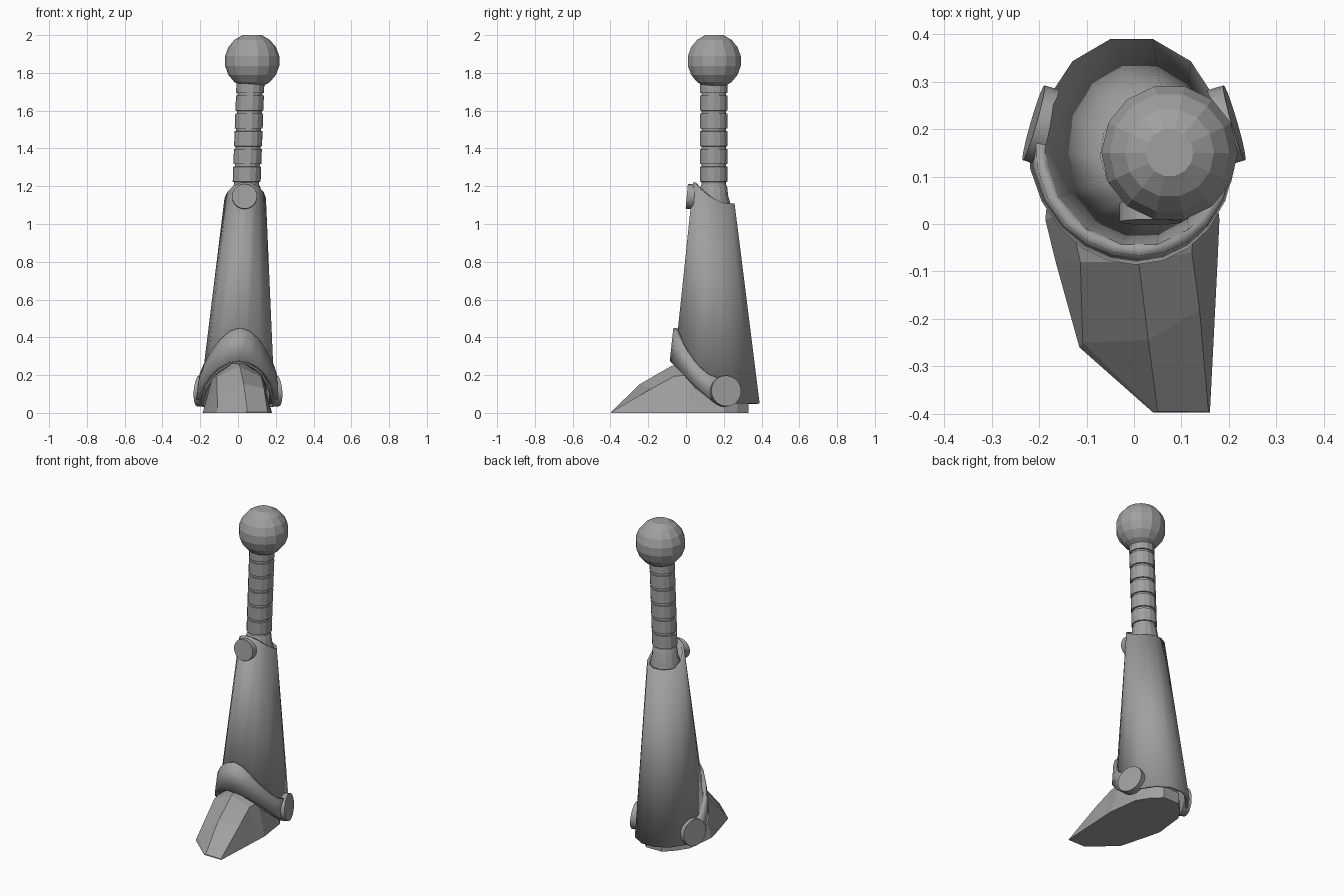
import bpy, bmesh
from math import sin, cos, pi, radians
from mathutils import Vector

cube = bpy.data.objects.get("Cube")
if cube:
    bpy.data.objects.remove(cube, do_unlink=True)

grey = bpy.data.materials.new("plain_grey")
grey.use_nodes = True
COLOUR = (0.35, 0.35, 0.35, 1)
grey.diffuse_color = COLOUR
grey.node_tree.nodes["Principled BSDF"].inputs["Base Color"].default_value = COLOUR


def finish(name, bm, smooth=None, recalc=True):
    if recalc:
        bmesh.ops.recalc_face_normals(bm, faces=bm.faces[:])
    mesh = bpy.data.meshes.new(name)
    bm.to_mesh(mesh)
    bm.free()
    mesh.materials.append(grey)
    ob = bpy.data.objects.new(name, mesh)
    bpy.context.collection.objects.link(ob)
    if smooth:
        bpy.ops.object.select_all(action='DESELECT')
        ob.select_set(True)
        bpy.context.view_layer.objects.active = ob
        bpy.ops.object.shade_smooth_by_angle(angle=radians(smooth))
    return ob


def loft(name, rings, smooth=None):
    """Skin closed rings of points and cap both ends."""
    bm = bmesh.new()
    loops = [[bm.verts.new(p) for p in ring] for ring in rings]
    n = len(loops[0])
    for a, b in zip(loops, loops[1:]):
        for i in range(n):
            j = (i + 1) % n
            bm.faces.new((a[i], a[j], b[j], b[i]))
    bm.faces.new(loops[0])
    bm.faces.new(loops[-1])
    return finish(name, bm, smooth)


def circle(cx, cy, z, r, n):
    return [(cx + r * cos(2 * pi * i / n), cy + r * sin(2 * pi * i / n), z) for i in range(n)]


def disc(name, centre, normal, radius, depth):
    bm = bmesh.new()
    bmesh.ops.create_cone(bm, cap_ends=True, segments=20, radius1=radius, radius2=radius, depth=depth)
    ob = finish(name, bm, 30)
    ob.location = centre
    ob.rotation_euler = Vector(normal).to_track_quat('Z', 'Y').to_euler()
    return ob


def shin_point(a, z, grow=0.0):
    """Point on the tapered leg; angle a runs from the front towards +x."""
    t = (z - 0.05) / 1.06
    cx, cy = -0.005 + 0.042 * t, 0.153 - 0.011 * t
    rx, ry = 0.2 - 0.088 * t + grow, 0.243 - 0.125 * t + grow
    return (cx + rx * sin(a), cy - ry * cos(a), z)


def shell(name, angles, low, high, grow, thick, closed):
    bm = bmesh.new()
    cols = [[bm.verts.new(shin_point(a, f(cos(a)), grow)) for f in (low, high)] for a in angles]
    pairs = list(zip(cols, cols[1:]))
    if closed:
        pairs.append((cols[-1], cols[0]))
    for p, q in pairs:
        bm.faces.new((p[0], q[0], q[1], p[1]))
    ob = finish(name, bm, 30, recalc=False)
    mod = ob.modifiers.new("wall", 'SOLIDIFY')
    mod.thickness = thick
    mod.offset = -1
    return ob


# Shin cover: arched over the foot, raised at the knee
shell("shin_cover", [2 * pi * (i + 0.5) / 14 for i in range(14)],
      lambda c: 0.05 + 0.24 * max(0, c - 0.1),
      lambda c: 1.108 + 0.115 * (max(0, c + 0.6) / 1.6) ** 1.4,
      0.0, 0.015, True)


# Ankle band across the front
def band_top(c):
    t = max(0, c + 0.05) / 1.05
    return 0.18 + 0.11 * t + 0.16 * t * t


shell("ankle_band", [1.72 * (i / 6 - 1) for i in range(13)],
      lambda c: 0.05 + 0.225 * max(0, c), band_top, 0.02, 0.025, False)

# Pivot discs
for side, label in ((1, "left"), (-1, "right")):
    disc(label + "_ankle_disc", (side * 0.19, 0.207, 0.115), (side, 0.29, 0.08), 0.082, 0.045)
disc("knee_disc", (0.035, 0.024, 1.145), (0, -1, 0.09), 0.066, 0.04)

# Ribbed column leaning slightly sideways
profile = [(1.02, 0.09), (1.11, 0.09), (1.15, 0.078), (1.195, 0.073)]
for i in range(6):
    z = 1.21 + 0.094 * i
    profile += [(z, 0.066), (z + 0.013, 0.066), (z + 0.014, 0.074), (z + 0.093, 0.074)]
profile.append((1.8, 0.074))
loft("ribbed_column", [circle(0.045 + 0.038 * (z - 1.2), 0.147, z, r, 14) for z, r in profile], 20)

# Ball joint
R = 0.146
loft("ball_joint", [circle(0.075, 0.15, 1.863 + R * cos(radians(p)), R * sin(radians(p)), 14)
                    for p in range(20, 161, 20)])

# Foot: each section is sole, crease, ridge, crease, sole
sections = [
    ((0.04, -0.397, 0), (0.042, -0.396, 0.004), (0.05, -0.395, 0.006), (0.157, -0.396, 0.005), (0.16, -0.397, 0)),
    ((-0.115, -0.26, 0), (-0.108, -0.25, 0.025), (0.03, -0.245, 0.152), (0.138, -0.18, 0.13), (0.17, -0.2, 0)),
    ((-0.165, -0.08, 0), (-0.113, -0.08, 0.19), (0.01, -0.08, 0.247), (0.122, -0.06, 0.195), (0.177, -0.06, 0)),
    ((-0.187, 0.01, 0), (-0.135, 0.02, 0.19), (0, 0.02, 0.28), (0.127, 0.02, 0.2), (0.18, 0.01, 0)),
    ((-0.165, 0.2, 0), (-0.14, 0.2, 0.12), (0, 0.2, 0.25), (0.13, 0.2, 0.12), (0.155, 0.2, 0)),
    ((-0.12, 0.27, 0), (-0.11, 0.27, 0.08), (0, 0.27, 0.1), (0.1, 0.27, 0.08), (0.11, 0.27, 0)),
    ((-0.06, 0.33, 0), (-0.06, 0.33, 0.07), (0, 0.33, 0.075), (0.05, 0.33, 0.07), (0.05, 0.33, 0)),
]
loft("foot", sections)
